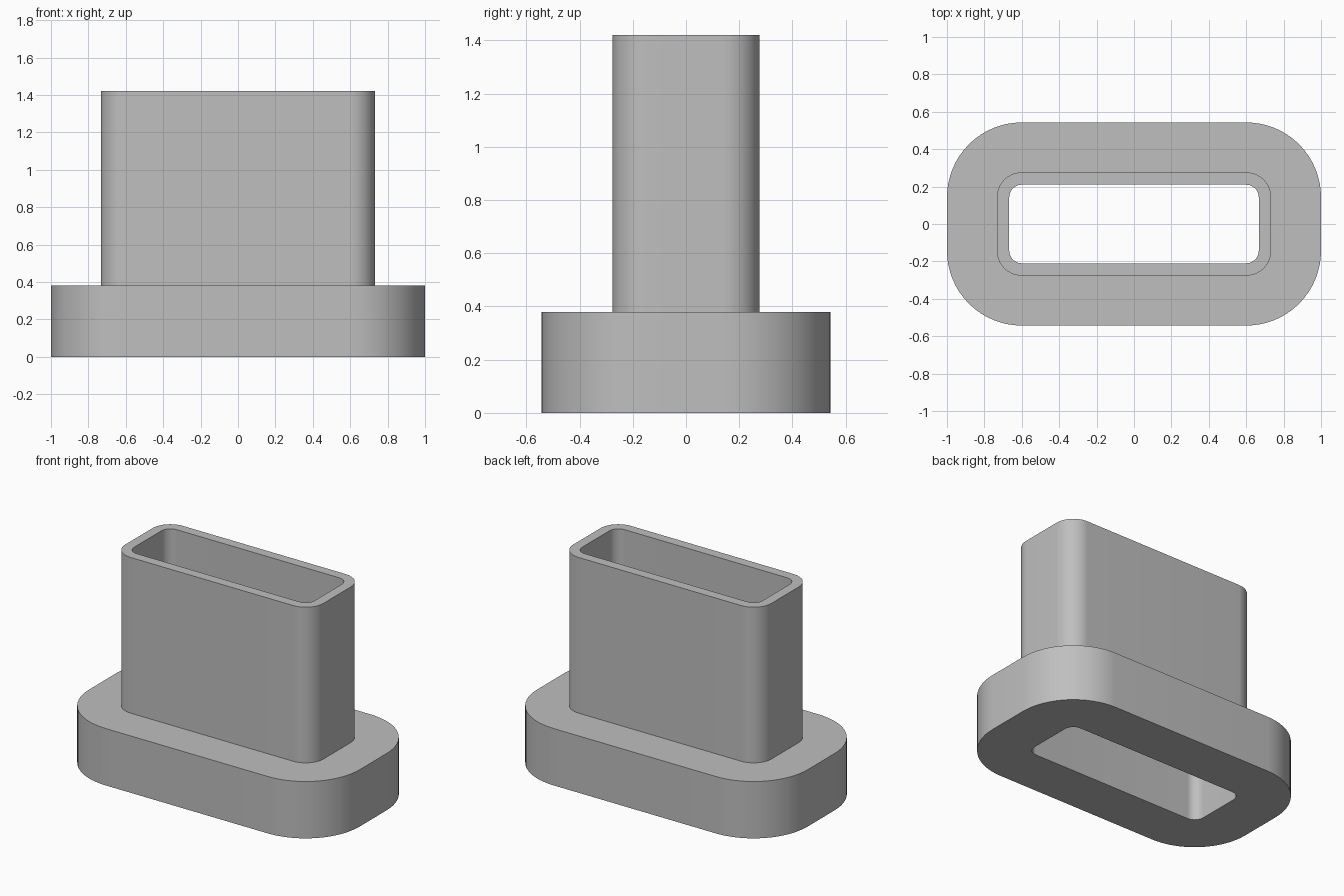
import bpy, bmesh, math

cube = bpy.data.objects.get("Cube")
if cube:
    bpy.data.objects.remove(cube, do_unlink=True)

# All rounded rectangles share the same corner centres
CORNER_X, CORNER_Y = 0.6, 0.143
FLANGE_R, SLEEVE_R, BORE_R = 0.4, 0.133, 0.067
FLANGE_Z, TOP_Z = 0.38, 1.42
STEPS = 16

grey = bpy.data.materials.new("plain_grey")
grey.use_nodes = True
colour = (0.52, 0.52, 0.52, 1)
grey.diffuse_color = colour
grey.node_tree.nodes["Principled BSDF"].inputs["Base Color"].default_value = colour


def rounded_loop(bm, radius, z):
    """Ring of vertices around a rounded rectangle at height z."""
    ring = []
    for quarter, (sx, sy) in enumerate([(1, 1), (-1, 1), (-1, -1), (1, -1)]):
        for i in range(STEPS + 1):
            a = (quarter + i / STEPS) * math.pi / 2
            ring.append(bm.verts.new((sx * CORNER_X + radius * math.cos(a),
                                      sy * CORNER_Y + radius * math.sin(a), z)))
    return ring


# Flanged sleeve: closed section swept around the rounded outline
section = [(BORE_R, 0), (FLANGE_R, 0), (FLANGE_R, FLANGE_Z),
           (SLEEVE_R, FLANGE_Z), (SLEEVE_R, TOP_Z), (BORE_R, TOP_Z)]
bm = bmesh.new()
rings = [rounded_loop(bm, r, z) for r, z in section]
for k, low in enumerate(rings):
    high = rings[(k + 1) % len(rings)]
    for i in range(len(low)):
        j = (i + 1) % len(low)
        bm.faces.new((low[i], low[j], high[j], high[i]))
bmesh.ops.recalc_face_normals(bm, faces=bm.faces)

mesh = bpy.data.meshes.new("flanged_sleeve")
bm.to_mesh(mesh)
bm.free()
mesh.materials.append(grey)
sleeve = bpy.data.objects.new("flanged_sleeve", mesh)
bpy.context.collection.objects.link(sleeve)

# Smooth corners, sharp rims
bpy.ops.object.select_all(action='DESELECT')
sleeve.select_set(True)
bpy.context.view_layer.objects.active = sleeve
bpy.ops.object.shade_smooth_by_angle(angle=math.radians(30))
